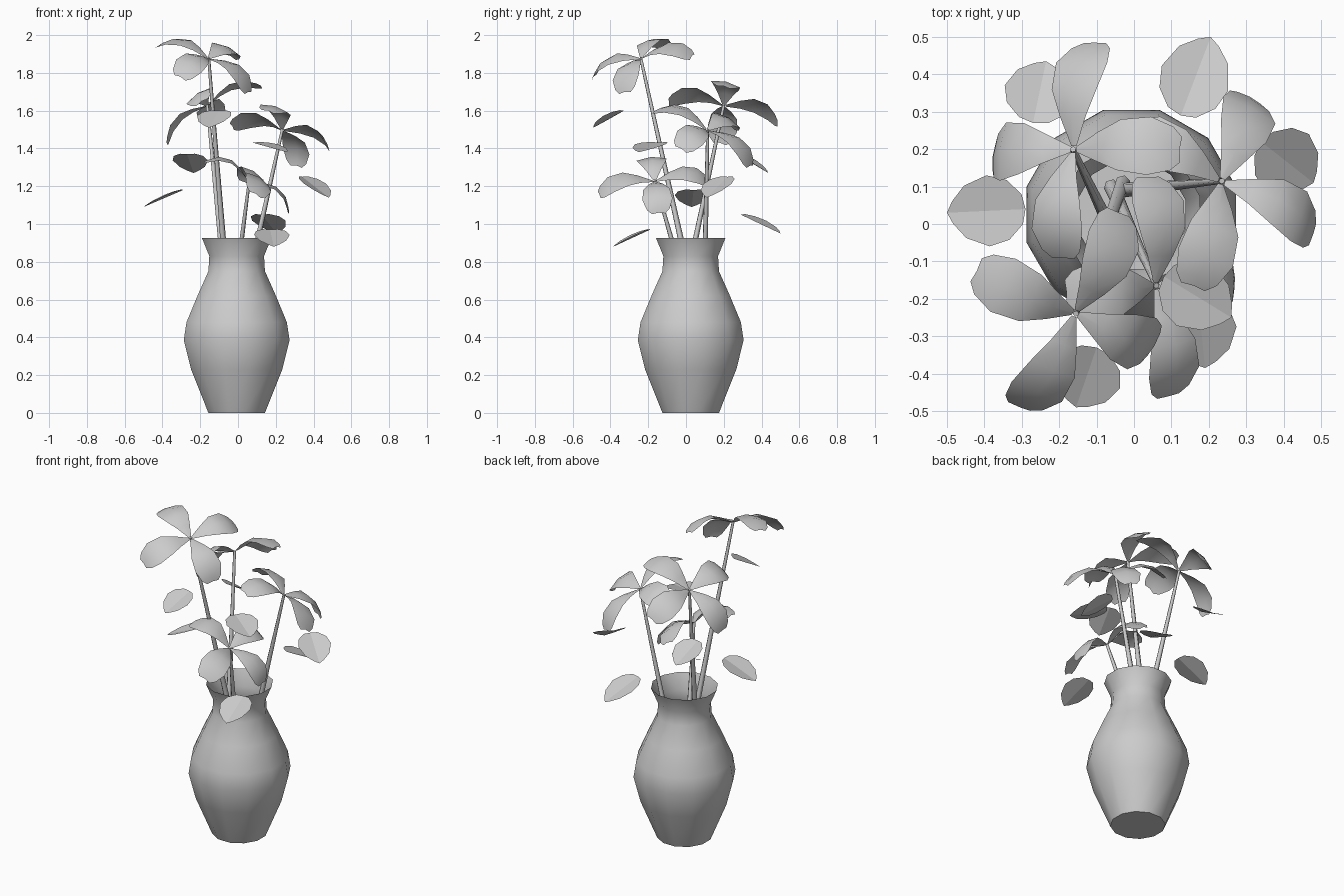
import bpy, bmesh, math
from mathutils import Vector

cube = bpy.data.objects.get("Cube")
if cube:
    bpy.data.objects.remove(cube, do_unlink=True)

# One plain clay grey for everything
grey = bpy.data.materials.new("clay_grey")
grey.use_nodes = True
COLOR = (0.6, 0.6, 0.6, 1)
grey.diffuse_color = COLOR
grey.node_tree.nodes["Principled BSDF"].inputs["Base Color"].default_value = COLOR


def finish(name, bm, angle, fix_normals=False):
    """Turn a bmesh into a named, shaded object."""
    if fix_normals:
        bmesh.ops.recalc_face_normals(bm, faces=bm.faces)
    mesh = bpy.data.meshes.new(name)
    bm.to_mesh(mesh)
    bm.free()
    mesh.materials.append(grey)
    obj = bpy.data.objects.new(name, mesh)
    bpy.context.collection.objects.link(obj)
    bpy.ops.object.select_all(action='DESELECT')
    bpy.context.view_layer.objects.active = obj
    obj.select_set(True)
    bpy.ops.object.shade_smooth_by_angle(angle=math.radians(angle))
    return obj


def bridge(bm, lower, upper, closed):
    """Join two equally long rows of vertices with quads."""
    count = len(lower)
    for i in range(count if closed else count - 1):
        j = (i + 1) % count
        bm.faces.new((lower[i], lower[j], upper[j], upper[i]))


def ring(bm, centre, u, v, radius, sides):
    step = 2 * math.pi / sides
    return [bm.verts.new(centre + radius * (u * math.cos((i + 0.5) * step)
                                            + v * math.sin((i + 0.5) * step)))
            for i in range(sides)]


def make_vase():
    profile = [(0.155, 0), (0.25, 0.23), (0.29, 0.385), (0.275, 0.48),
               (0.215, 0.62), (0.155, 0.75), (0.15, 0.83), (0.19, 0.925)]
    bm = bmesh.new()
    rings = [ring(bm, Vector((-0.007, 0.025, z)), Vector((1, 0, 0)),
                  Vector((0, 1, 0)), r, 12) for r, z in profile]
    for a, b in zip(rings, rings[1:]):
        bridge(bm, a, b, True)
    bm.faces.new(list(reversed(rings[0])))
    finish("vase", bm, 50)


def make_stem(name, foot, head):
    axis = (head - foot).normalized()
    u = axis.orthogonal().normalized()
    v = axis.cross(u)
    bm = bmesh.new()
    low = ring(bm, foot, u, v, 0.021, 6)
    high = ring(bm, head, u, v, 0.008, 6)
    bridge(bm, low, high, True)
    bm.faces.new(list(reversed(low)))
    bm.faces.new(high)
    finish(name, bm, 70)


# Petal stations: fraction of length, half width, arch above the chord
PETAL = [(0.03, 0.008, 0), (0.28, 0.04, 0.04), (0.52, 0.07, 0.065),
         (0.78, 0.08, 0.055), (0.94, 0.06, 0.02), (1, 0.035, 0)]


def make_flower(name, head, tips):
    normal = (tips[0] - tips[2]).cross(tips[1] - tips[3]).normalized()
    if normal.z < 0:
        normal.negate()
    bm = bmesh.new()
    for tip in tips:
        side = normal.cross(tip).normalized()
        rows = []
        for t, width, arch in PETAL:
            spine = head + tip * t + normal * arch
            rows.append([bm.verts.new(spine - side * s * width
                                      - normal * abs(s) * width * 0.2)
                         for s in (-1, 0, 1)])
        for a, b in zip(rows, rows[1:]):
            bridge(bm, a, b, False)
    finish(name, bm, 60)


# Leaf outline: fraction of length, half width
LEAF = [(0.03, 0.04), (0.2, 0.08), (0.45, 0.095), (0.75, 0.07), (0.92, 0.03)]


def make_leaf(name, base, tip):
    along = tip - base
    side = along.cross(Vector((0, 0, 1))).normalized()
    normal = side.cross(along).normalized()
    bm = bmesh.new()
    start, end = bm.verts.new(base), bm.verts.new(tip)
    for s in (-1, 1):
        edge = [bm.verts.new(base + along * t + side * s * w + normal * w * 0.15)
                for t, w in LEAF]
        loop = [start] + edge + [end]
        bm.faces.new(loop if s > 0 else loop[::-1])
    finish(name, bm, 5)


make_vase()

# Each flower: stem foot, stem head, then four petal tips relative to the head
FLOWERS = {
    "tall_front": [(-0.03, 0.11, 0.3), (-0.155, -0.24, 1.88),
                   (0.115, 0.27, 0.01), (0.21, -0.085, -0.18),
                   (-0.15, -0.25, -0.1), (-0.265, 0.115, 0.065)],
    "tall_back": [(-0.03, -0.08, 0.3), (-0.163, 0.2, 1.63),
                  (0.055, 0.285, -0.09), (0.285, 0, 0.1),
                  (-0.03, -0.29, 0.02), (-0.215, -0.02, -0.2)],
    "left": [(-0.03, 0.09, 0.32), (0.235, 0.115, 1.5),
             (0.075, 0.225, -0.19), (0.245, -0.14, -0.1),
             (-0.075, -0.28, 0.1), (-0.265, 0.12, 0.02)],
    "low_front": [(-0.06, 0.1, 0.3), (0.06, -0.165, 1.23),
                  (-0.02, 0.29, -0.01), (0.21, 0.02, -0.17),
                  (0.035, -0.295, -0.07), (-0.24, -0.02, 0.1)],
}
for place, points in FLOWERS.items():
    foot, head, *tips = [Vector(p) for p in points]
    make_stem(place + "_stem", foot, head)
    make_flower(place + "_flower", head, tips)

# Loose leaves: base point, tip point
LEAVES = {
    "right": [(-0.29, 0.04, 1.18), (-0.5, 0.03, 1.09)],
    "front_high": [(-0.1, -0.33, 1.6), (-0.155, -0.49, 1.51)],
    "back_right": [(-0.27, 0.27, 1.37), (-0.235, 0.435, 1.27)],
    "back_left": [(0.125, 0.29, 1.05), (0.205, 0.5, 0.95)],
    "left": [(0.34, 0.22, 1.25), (0.48, 0.11, 1.14)],
    "front_low": [(0.17, -0.19, 0.97), (0.19, -0.385, 0.88)],
    "front_left": [(0.08, -0.14, 1.43), (0.26, -0.25, 1.38)],
}
for place, (base, tip) in LEAVES.items():
    make_leaf(place + "_leaf", Vector(base), Vector(tip))
